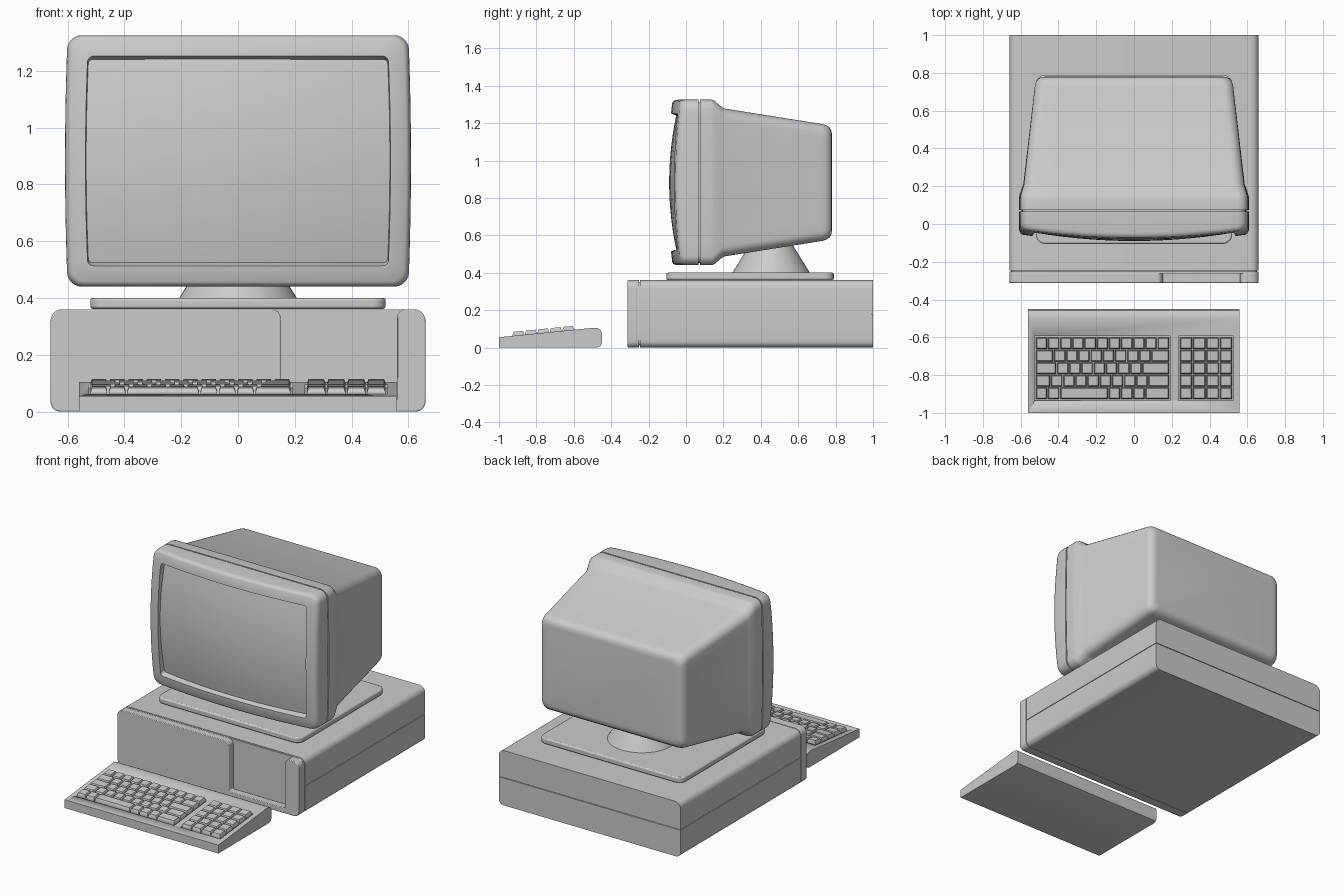
import bpy, bmesh, math
from mathutils import Vector

if "Cube" in bpy.data.objects:
    bpy.data.objects.remove(bpy.data.objects["Cube"])


def finish(bm, name, angle=35):
    bmesh.ops.recalc_face_normals(bm, faces=bm.faces)
    me = bpy.data.meshes.new(name)
    bm.to_mesh(me)
    bm.free()
    ob = bpy.data.objects.new(name, me)
    bpy.context.collection.objects.link(ob)
    bpy.ops.object.select_all(action='DESELECT')
    ob.select_set(True)
    bpy.context.view_layer.objects.active = ob
    bpy.ops.object.shade_smooth_by_angle(angle=math.radians(angle))
    return ob


def fillet(corners, seg=6):
    """Round the right-angled corners (u, v, radius) of an outline."""
    out = []
    for i, (u, v, r) in enumerate(corners):
        p = Vector((u, v))
        da = (Vector(corners[i - 1][:2]) - p).normalized()
        db = (Vector(corners[(i + 1) % len(corners)][:2]) - p).normalized()
        if r == 0:
            out.append(p)
            continue
        c = p + (da + db) * r
        for k in range(seg + 1):
            t = math.pi / 2 * k / seg
            out.append(c - db * r * math.cos(t) - da * r * math.sin(t))
    return out


def prism(name, pts, axis, a, b, bevel=0):
    put = {'x': lambda u, v, t: (t, u, v), 'y': lambda u, v, t: (u, t, v),
           'z': lambda u, v, t: (u, v, t)}[axis]
    bm = bmesh.new()
    lo = [bm.verts.new(put(u, v, a)) for u, v in pts]
    hi = [bm.verts.new(put(u, v, b)) for u, v in pts]
    bm.faces.new(lo)
    bm.faces.new(hi)
    for i in range(len(pts)):
        j = (i + 1) % len(pts)
        bm.faces.new((lo[i], lo[j], hi[j], hi[i]))
    ob = finish(bm, name)
    if bevel:
        m = ob.modifiers.new("edge", 'BEVEL')
        m.width, m.segments, m.limit_method = bevel, 2, 'ANGLE'
        m.angle_limit = math.radians(50)
    return ob


def box_outline(x0, x1, z0, z1, bottom, top):
    return fillet([(x0, z0, bottom), (x1, z0, bottom), (x1, z1, top), (x0, z1, top)])


# ---- Computer case: two shells around a core, with seam gaps between
prism("case_lower_shell", box_outline(-.66, .66, 0, .179, .035, 0), 'y', -.247, 1)
prism("case_upper_shell", box_outline(-.66, .66, .183, .36, 0, .04), 'y', -.247, 1)
prism("case_core", box_outline(-.652, .652, .01, .35, .03, .03), 'y', -.26, .992)
prism("case_front_plate", box_outline(-.66, .66, 0, .36, .035, .04), 'y', -.262, -.251)
prism("case_front_bezel", fillet([
    (-.66, 0, .035), (.66, 0, .035), (.66, .36, .04), (.56, .36, .03),
    (.56, .035, .012), (.15, .035, .012), (.15, .36, .03), (-.66, .36, .04)]),
    'y', -.312, -.26, .004)

# ---- Monitor stand
prism("stand_plate", box_outline(-.52, .52, -.105, .79, .05, .05), 'z', .362, .40, .008)
bm = bmesh.new()
bmesh.ops.create_cone(bm, cap_ends=True, segments=48, radius1=.21, radius2=.105, depth=.17)
bmesh.ops.translate(bm, verts=bm.verts, vec=(0, .455, .48))
finish(bm, "stand_neck")

# ---- Monitor: lofted rounded-rectangle sections
ZC = .8825


def section(hw, hz, r, y, bow=.015):
    pts = fillet([(-hw, -hz, r), (hw, -hz, r), (hw, hz, r), (-hw, hz, r)])
    ring, per, n = [], 7, 12
    for i, p in enumerate(pts):
        q = pts[(i + 1) % len(pts)]
        steps = n if i % per == per - 1 else 1
        ring += [p.lerp(q, k / steps) for k in range(steps)]
    res = []
    for x, z in ring:
        x *= 1 + bow * max(0, 1 - (z / hz) ** 2)
        res.append((x, y(x, z) if callable(y) else y, z + ZC))
    return res


def loft(name, sections, cap_end=False):
    bm = bmesh.new()
    rings = [[bm.verts.new(p) for p in s] for s in sections]
    for a, b in zip(rings, rings[1:]):
        for i in range(len(a)):
            j = (i + 1) % len(a)
            bm.faces.new((a[i], a[j], b[j], b[i]))
    if cap_end:
        bm.faces.new(rings[-1])
    return finish(bm, name)


def front(offset):
    return lambda x, z: offset - (.045 + .035 * (1 - min(1.3, (x / .53) ** 2))
                                  + .02 * (1 - min(1.3, (z / .37) ** 2)))


def glass(x, z):
    return -.09 + .045 * (x / .53) ** 2 + .04 * (z / .37) ** 2


loft("monitor_bezel", [
    section(.58, .424, .045, .066), section(.60, .4425, .05, .066),
    section(.60, .4425, .05, front(.03)), section(.598, .4405, .05, front(.018)),
    section(.592, .435, .048, front(.006)), section(.582, .425, .045, front(0)),
    section(.529, .369, .02, front(0)), section(.526, .356, .014, lambda x, z: glass(x, z) + .006)])

loft("monitor_screen", [section(.528 * s, .36 * s, .014 * s, glass)
                        for s in (1, .85, .7, .55, .4, .25, .12, .03)], True)

loft("monitor_rear_shell", [
    section(.588, .431, .045, .05), section(.588, .431, .045, .074),
    section(.60, .4425, .05, .074), section(.60, .4425, .05, .135),
    section(.598, .438, .05, .15), section(.588, .404, .055, .19, .01),
    section(.583, .395, .055, .207, .006), section(.525, .312, .05, .73, 0),
    section(.519, .305, .05, .752, 0), section(.507, .293, .048, .769, 0),
    section(.49, .276, .045, .778, 0), section(.47, .256, .04, .78, 0)], True)


# ---- Keyboard: wedge body with two key wells
def deck(y):
    return .055 + .1 * (y + 1)


body = prism("keyboard_body", [(-1, 0), (-.475, 0), (-.458, .007), (-.45, .022), (-.45, .078),
                               (-.457, .095), (-.475, .104), (-.5, .105), (-1, .055)],
             'x', -.56, .558)
Y0, Y1, PITCH = -.93, -.597, .0666
for x0, x1 in ((-.526, .192), (.236, .526)):
    cutter = prism("well_cutter", [(Y0 - .005, deck(Y0) - .012), (Y1 + .005, deck(Y1) - .012),
                                   (Y1 + .005, .2), (Y0 - .005, .2)], 'x', x0, x1)
    cutter.hide_render = True
    m = body.modifiers.new("well", 'BOOLEAN')
    m.operation, m.solver, m.object = 'DIFFERENCE', 'EXACT', cutter
    bpy.context.view_layer.objects.active = body
    bpy.ops.object.modifier_apply(modifier=m.name)
    bpy.data.objects.remove(cutter)


def key_block(name, x_start, unit, rows):
    bm = bmesh.new()
    for i, widths in enumerate(rows):
        yb = Y1 - PITCH * i
        ya = yb - PITCH
        x = x_start
        for w in widths:
            rings = []
            for inset, h in ((.003, -.014), (.003, .006), (.008, .021)):
                l, r = x + inset, x + w * unit - inset
                f, b = ya + inset, yb - inset
                rings.append([bm.verts.new((px, py, deck(py) + h))
                              for px, py in ((l, f), (r, f), (r, b), (l, b))])
            for lo, hi in zip(rings, rings[1:]):
                for k in range(4):
                    j = (k + 1) % 4
                    bm.faces.new((lo[k], lo[j], hi[j], hi[k]))
            bm.faces.new(rings[0])
            bm.faces.new(rings[-1])
            x += w * unit
    return finish(bm, name, 15)


key_block("main_keys", -.522, .0645, [
    [1] * 11, [1.5] + [1] * 8 + [1.5], [1.75] + [1] * 7 + [2.25],
    [1.25] + [1] * 8 + [1.75], [1, 1, 4, 1, 1, 1, 2]])
key_block("number_keys", .24, .0705, [[1] * 4] * 5)
